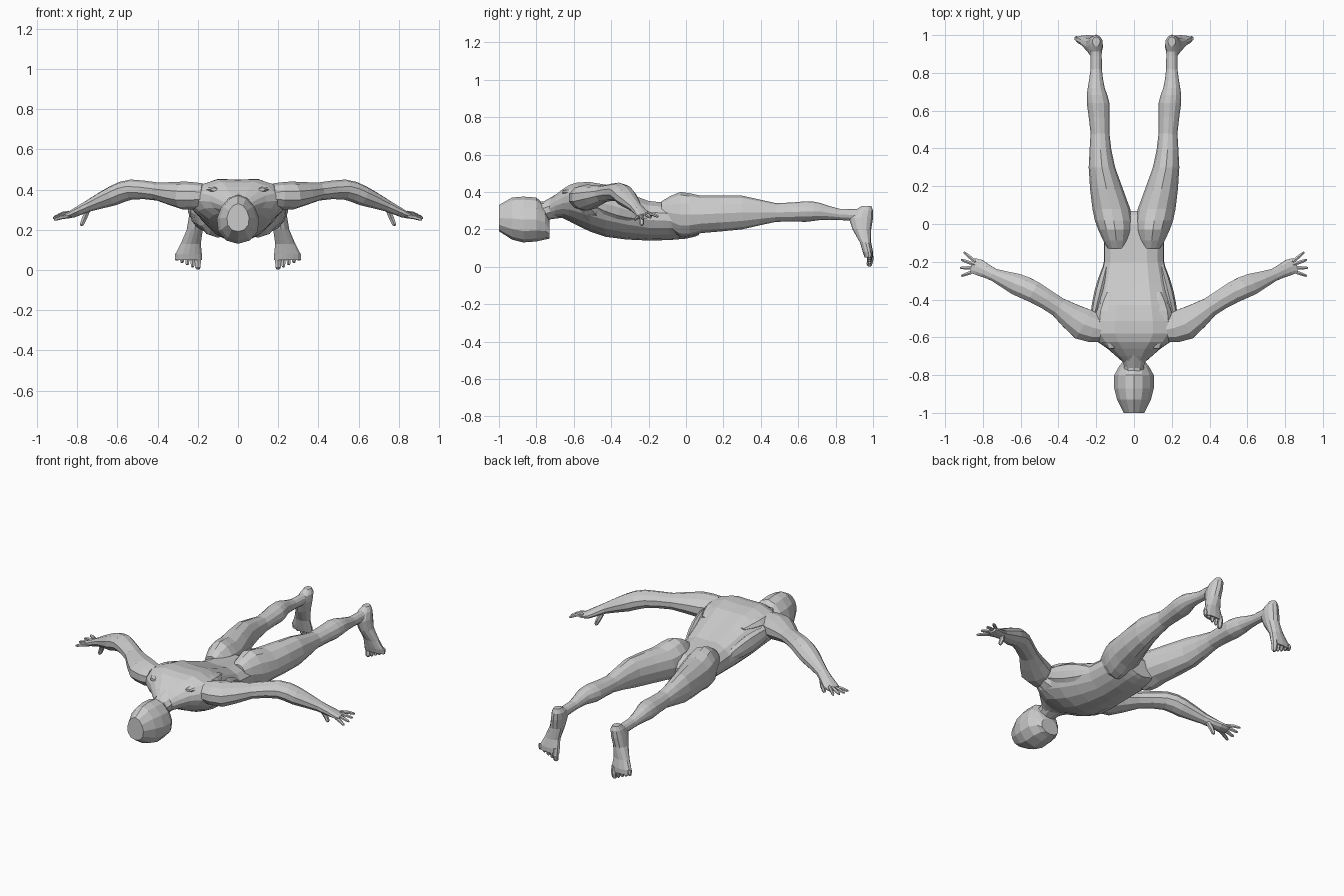
import bpy, bmesh, math
from mathutils import Vector

cube = bpy.data.objects.get("Cube")
if cube:
    bpy.data.objects.remove(cube, do_unlink=True)

grey = bpy.data.materials.new("light grey")
grey.use_nodes = True
grey.diffuse_color = (.6, .6, .6, 1)
grey.node_tree.nodes["Principled BSDF"].inputs["Base Color"].default_value = grey.diffuse_color

X, Y, Z = Vector((1, 0, 0)), Vector((0, 1, 0)), Vector((0, 0, 1))


def outline(sides, taper=0, groove=0):
    """Round outline, wider at the top by taper, with a groove along its top."""
    points = []
    for i in range(sides):
        angle = math.tau * i / sides
        u, v = math.sin(angle), math.cos(angle)
        points.append((u * (1 + taper * v), v - (groove if i == 0 else 0)))
    return points


def refine(rows):
    """Add a row on a smooth curve halfway between each pair of rows."""
    result = []
    for i, row in enumerate(rows[:-1]):
        before, after = rows[max(i - 1, 0)], rows[i + 1]
        beyond = rows[min(i + 2, len(rows) - 1)]
        result.append(row)
        result.append([(9 * (b + c) - a - d) / 16 for a, b, c, d in zip(before, row, after, beyond)])
    return result + [rows[-1]]


def loft(name, stations, shape, up=Z, axis=None, mirror=True):
    """Skin a shape through stations of centre, half width and half height."""
    bm = bmesh.new()
    rings = []
    last = len(stations) - 1
    for i, (centre, width, height) in enumerate(stations):
        ahead, behind = stations[min(i + 1, last)][0], stations[max(i - 1, 0)][0]
        along = axis or (ahead - behind).normalized()
        side = along.cross(up).normalized()
        top = side.cross(along)
        rings.append([bm.verts.new(centre + side * u * width + top * v * height) for u, v in shape])
    for ring, following in zip(rings, rings[1:]):
        for i in range(len(shape)):
            bm.faces.new((ring[i - 1], ring[i], following[i], following[i - 1]))
    bm.faces.new(rings[0])
    bm.faces.new(rings[-1])
    bmesh.ops.recalc_face_normals(bm, faces=bm.faces)
    mesh = bpy.data.meshes.new(name)
    bm.to_mesh(mesh)
    bm.free()
    mesh.materials.append(grey)
    part = bpy.data.objects.new(name, mesh)
    bpy.context.collection.objects.link(part)
    if mirror:
        part.modifiers.new("Mirror", 'MIRROR')


def lengthwise(rows):
    """Stations from rows of y, x, half width, low z, high z."""
    return [(Vector((x, y, (low + high) / 2)), width, (high - low) / 2) for y, x, width, low, high in rows]


def upright(rows):
    """Stations from rows of z, x, half width, near y, far y."""
    return [(Vector((x, (near + far) / 2, z)), width, (far - near) / 2) for z, x, width, near, far in rows]


def freely(rows):
    """Stations from rows of x, y, z, half width, half height."""
    return [(Vector((x, y, z)), width, height) for x, y, z, width, height in rows]


def muscle(name, start, end, width, height, steps=6):
    """A spindle that swells in the middle."""
    stations = []
    for i in range(steps + 1):
        t = i / steps
        swell = .2 + .8 * math.sin(math.pi * t)
        stations.append((Vector(start).lerp(Vector(end), t), width * swell, height * swell))
    loft(name, stations, outline(8))


def digit(name, base, tip, radius, up=Z):
    """A finger or toe with a knuckle and a blunt tip."""
    middle, pad = base.lerp(tip, .5) + up * radius * .3, base.lerp(tip, .9)
    centres = zip((base, middle, pad, tip), (1, 1, .8, .4))
    loft(name, [(centre, radius * k, radius * k) for centre, k in centres], outline(6), up)


# Head, face down, crown towards the front
loft("head", lengthwise([
    (-1, 0, .055, .19, .33), (-.93, 0, .09, .145, .37), (-.87, 0, .105, .13, .375),
    (-.8, 0, .105, .135, .37), (-.755, 0, .08, .145, .33), (-.73, 0, .06, .15, .25)]),
    outline(12, taper=-.15), axis=Y, mirror=False)

# Neck
loft("neck", freely([
    (0, -.82, .29, .05, .06), (0, -.75, .3, .055, .05), (0, -.6, .35, .1, .08)]),
    outline(10), mirror=False)

# Torso with a spine groove and a tapering chest
loft("torso", lengthwise(refine([
    (-.73, 0, .06, .26, .36), (-.66, 0, .14, .26, .42), (-.58, 0, .23, .22, .46),
    (-.43, 0, .21, .16, .45), (-.2, 0, .16, .14, .36), (0, 0, .16, .15, .34),
    (.07, 0, .11, .17, .28)])),
    outline(16, taper=.15, groove=.1), axis=Y, mirror=False)

# Back, chest and flank muscles
muscle("shoulder_blades", (.12, -.66, .4), (.13, -.36, .39), width=.08, height=.04)
muscle("chest_muscles", (.03, -.47, .2), (.26, -.56, .36), width=.08, height=.04)
muscle("flank_muscles", (.23, -.56, .37), (.13, -.16, .26), width=.03, height=.06)

# Buttocks and legs down to the ankles
loft("legs", lengthwise(refine([
    (-.13, .09, .05, .24, .35), (-.03, .1, .09, .16, .4), (.08, .12, .1, .18, .38),
    (.3, .17, .07, .2, .38), (.48, .18, .05, .24, .34), (.64, .19, .06, .24, .35),
    (.72, .2, .045, .25, .34), (.82, .2, .03, .25, .31), (.95, .2, .03, .24, .31)])),
    outline(12), axis=Y)

# Feet with the toes pointing down and the soles facing back
loft("feet", upright([
    (.325, .2, .02, .94, .99), (.3, .2, .035, .9, 1), (.26, .205, .04, .87, 1),
    (.2, .215, .04, .89, .99), (.13, .235, .05, .93, .99), (.08, .245, .065, .945, 1),
    (.05, .245, .065, .955, 1)]),
    outline(12, taper=.1), up=Y, axis=Z)
for i in range(5):
    root = X * (.2 + .026 * i) + Y * .98 + Z * .08
    drop = .078 - .011 * i
    digit(f"toe_{i + 1}", root, root - Z * drop, .012 if i else .018, up=Y)

# Arms from shoulder to palm
loft("arms", freely(refine([
    (.17, -.56, .37, .07, .06), (.27, -.53, .37, .09, .07), (.4, -.44, .39, .055, .045),
    (.53, -.36, .4, .06, .05), (.62, -.32, .37, .06, .05), (.74, -.27, .32, .035, .03),
    (.82, -.23, .28, .045, .02), (.86, -.22, .27, .04, .012)])),
    outline(10))

# Fingers fanned out from the palm, and the thumb hanging below it
for i in range(4):
    turn = math.radians(40 - 20 * i)
    knuckle = Vector((.84, -.2 - .016 * i, .285 - .006 * i))
    reach = X * math.cos(turn) + Y * math.sin(turn) - Z * .2
    digit(f"finger_{i + 1}", knuckle, knuckle + reach * .08, .01)
digit("thumb", Vector((.75, -.25, .29)), Vector((.78, -.235, .22)), .014, up=Y)
